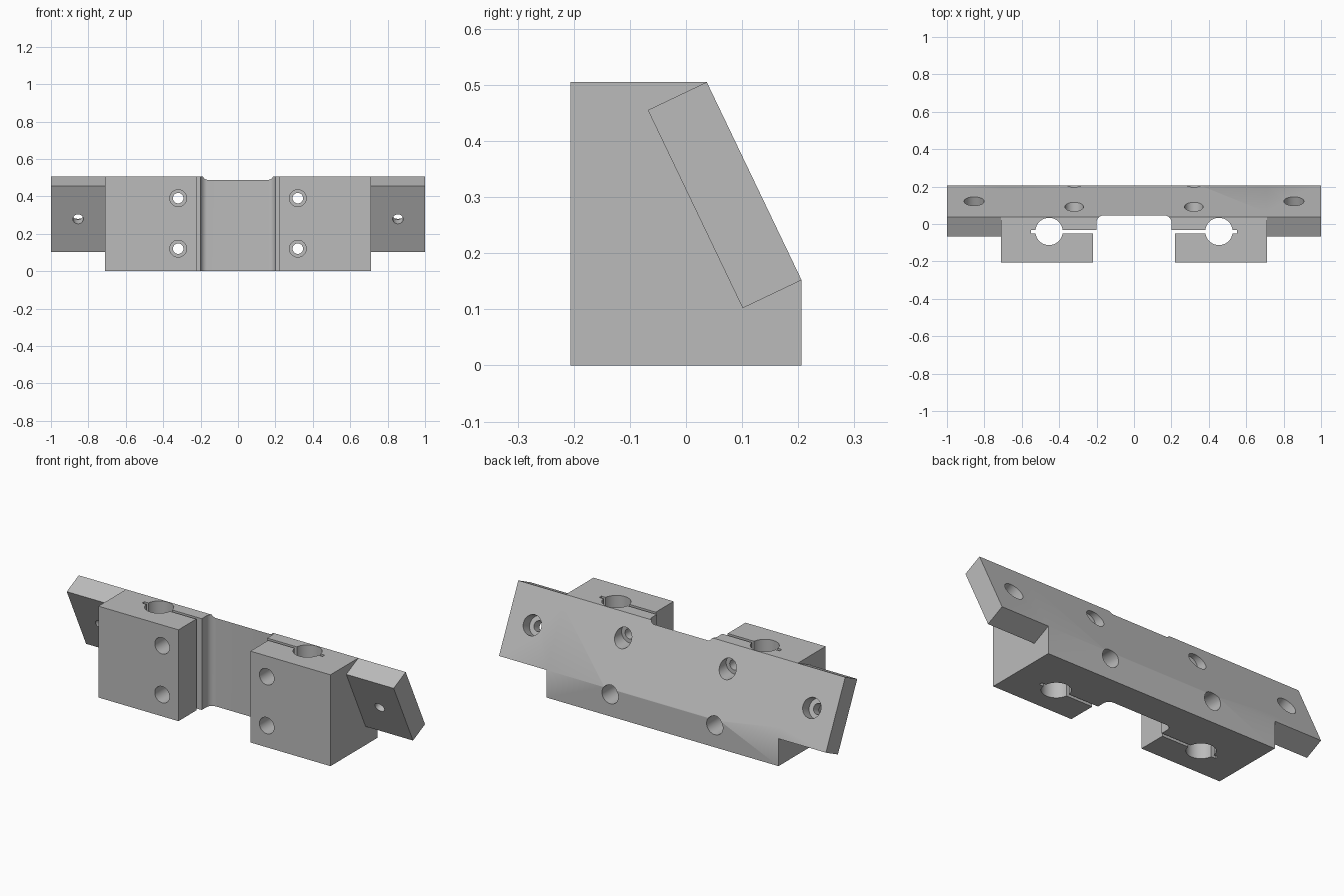
import bpy, bmesh, math
from mathutils import Vector

if "Cube" in bpy.data.objects:
    bpy.data.objects.remove(bpy.data.objects["Cube"], do_unlink=True)

grey = bpy.data.materials.new("machined grey")
grey.use_nodes = True
colour = (0.5, 0.5, 0.5, 1)
grey.diffuse_color = colour
grey.node_tree.nodes["Principled BSDF"].inputs["Base Color"].default_value = colour


def make(name, bm):
    bmesh.ops.recalc_face_normals(bm, faces=bm.faces)
    mesh = bpy.data.meshes.new(name)
    bm.to_mesh(mesh)
    bm.free()
    mesh.materials.append(grey)
    ob = bpy.data.objects.new(name, mesh)
    bpy.context.collection.objects.link(ob)
    return ob


def prism(name, points, sweep):
    """Extrude a closed outline along a vector."""
    bm = bmesh.new()
    face = bm.faces.new([bm.verts.new(p) for p in points])
    grown = bmesh.ops.extrude_face_region(bm, geom=[face])["geom"]
    moved = [v for v in grown if isinstance(v, bmesh.types.BMVert)]
    bmesh.ops.translate(bm, verts=moved, vec=sweep)
    return make(name, bm)


def drill(start, end, radius):
    start, end = Vector(start), Vector(end)
    axis = end - start
    bm = bmesh.new()
    bmesh.ops.create_cone(bm, cap_ends=True, segments=48, radius1=radius,
                          radius2=radius, depth=axis.length)
    ob = make("drill", bm)
    turn = axis.to_track_quat("Z", "Y").to_matrix().to_4x4()
    turn.translation = (start + end) / 2
    ob.data.transform(turn)
    return ob


def combine(target, tool, operation="DIFFERENCE"):
    """Boolean the tool into the target, then remove the tool."""
    mod = target.modifiers.new("boolean", "BOOLEAN")
    mod.operation = operation
    mod.solver = "EXACT"
    mod.object = tool
    tool.hide_render = True
    bpy.context.view_layer.update()
    graph = bpy.context.evaluated_depsgraph_get()
    mesh = bpy.data.meshes.new_from_object(target.evaluated_get(graph))
    target.modifiers.clear()
    target.data = mesh
    bpy.data.objects.remove(tool, do_unlink=True)


# Clamp body with a sloping back
low, high = (0.206, 0.152), (0.037, 0.505)
side = [(-0.206, 0), (0.206, 0), low, high, (-0.206, 0.505)]
bracket = prism("clamp_bracket", [(-0.71, y, z) for y, z in side], (1.42, 0, 0))

# Full-width tilted mounting bar, flush with the slope
bar = [low, high, (-0.068, 0.455), (0.101, 0.102)]
combine(bracket, prism("mounting_bar", [(-1, y, z) for y, z in bar], (2, 0, 0)), "UNION")

# Central channel with rounded inner corners
half = [(0.22, -0.3), (0.22, -0.04), (0.2, -0.04)]
for i in range(9):
    a = math.radians(90 * i / 8)
    half.append((0.165 + 0.035 * math.cos(a), 0.01 + 0.035 * math.sin(a)))
outline = half + [(-x, y) for x, y in reversed(half)]
combine(bracket, prism("channel", [(x, y, -0.1) for x, y in outline], (0, 0, 0.8)))

normal = Vector((0, 0.353, 0.169)).normalized()
for s in (-1, 1):
    # Clamping slot and vertical rod bore
    slot = [(s * x, y, -0.1) for x, y in
            ((0.15, -0.05), (0.552, -0.05), (0.552, -0.031), (0.15, -0.031))]
    combine(bracket, prism("slot", slot, (0, 0, 0.8)))
    combine(bracket, drill((s * 0.454, -0.04, -0.1), (s * 0.454, -0.04, 0.7), 0.073))

    # Stepped clamp screw holes
    for z in (0.12, 0.39):
        for y0, y1, r in ((-0.3, -0.04, 0.045), (-0.25, 0.1, 0.028), (0.035, 0.4, 0.05)):
            combine(bracket, drill((s * 0.32, y0, z), (s * 0.32, y1, z), r))

    # Counterbored mounting holes square to the bar
    centre = Vector((s * 0.855, 0.1215, 0.3285))
    combine(bracket, drill(centre - normal * 0.2, centre + normal * 0.1, 0.028))
    combine(bracket, drill(centre - normal * 0.062, centre + normal * 0.1, 0.054))

bpy.ops.object.select_all(action="DESELECT")
bracket.select_set(True)
bpy.context.view_layer.objects.active = bracket
bpy.ops.object.shade_smooth_by_angle(angle=math.radians(30))
